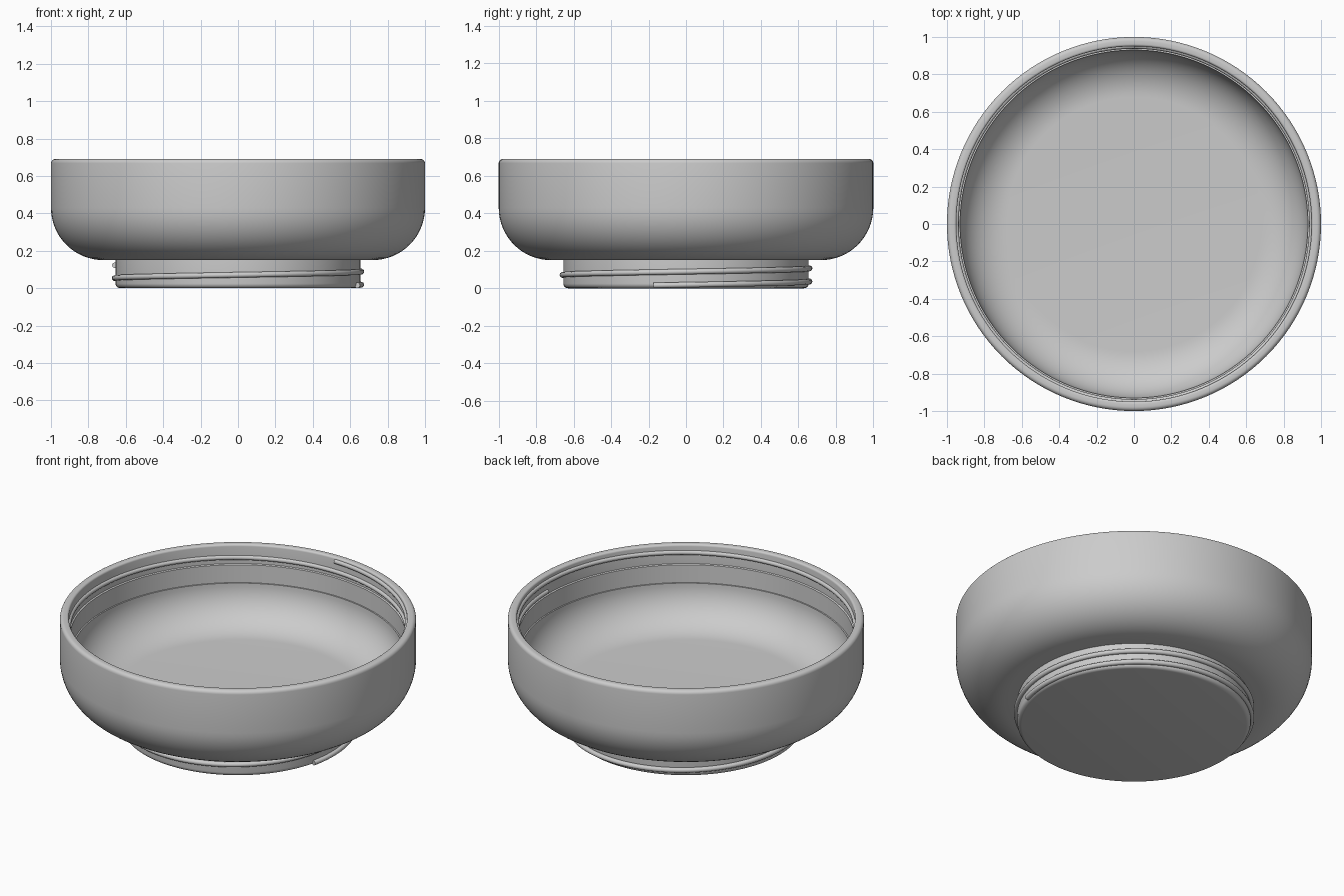
import bpy, bmesh
from math import sin, cos, pi, radians

SEGMENTS = 128

cube = bpy.data.objects.get("Cube")
if cube:
    bpy.data.objects.remove(cube, do_unlink=True)

grey = bpy.data.materials.new("light grey")
grey.use_nodes = True
grey.diffuse_color = (0.6, 0.6, 0.6, 1)
grey.node_tree.nodes["Principled BSDF"].inputs["Base Color"].default_value = (0.6, 0.6, 0.6, 1)


def arc(cx, cz, rx, rz, start, end, steps):
    """Points (radius, height) along an elliptical arc, angles in degrees."""
    angles = [radians(start + (end - start) * i / steps) for i in range(steps + 1)]
    return [(cx + rx * cos(a), cz + rz * sin(a)) for a in angles]


def lathe(name, profile):
    """Spin a profile that starts and ends on the z axis."""
    bm = bmesh.new()
    verts = [bm.verts.new((r, 0, z)) for r, z in profile]
    edges = [bm.edges.new(pair) for pair in zip(verts, verts[1:])]
    bmesh.ops.spin(bm, geom=verts + edges, cent=(0, 0, 0), axis=(0, 0, 1),
                   angle=2 * pi, steps=SEGMENTS, use_merge=True)
    bmesh.ops.remove_doubles(bm, verts=bm.verts, dist=0.0005)
    bmesh.ops.recalc_face_normals(bm, faces=bm.faces)
    mesh = bpy.data.meshes.new(name)
    bm.to_mesh(mesh)
    bm.free()
    mesh.materials.append(grey)
    obj = bpy.data.objects.new(name, mesh)
    bpy.context.collection.objects.link(obj)
    bpy.ops.object.select_all(action='DESELECT')
    obj.select_set(True)
    bpy.context.view_layer.objects.active = obj
    bpy.ops.object.shade_smooth_by_angle(angle=radians(30))
    return obj


def thread(name, radius, z_start, start, turns, pitch, bead):
    """Round bead that climbs counterclockwise around the z axis."""
    curve = bpy.data.curves.new(name, 'CURVE')
    curve.dimensions = '3D'
    curve.bevel_depth = bead
    curve.bevel_resolution = 3
    curve.use_fill_caps = True
    spline = curve.splines.new('POLY')
    count = int(SEGMENTS * turns)
    spline.points.add(count)
    for i, point in enumerate(spline.points):
        t = turns * i / count
        a = radians(start) + 2 * pi * t
        point.co = (radius * cos(a), radius * sin(a), z_start + pitch * t, 1)
    spline.use_smooth = True
    curve.materials.append(grey)
    obj = bpy.data.objects.new(name, curve)
    bpy.context.collection.objects.link(obj)
    return obj


# Bowl: foot, rounded outside, lip, straight inner wall and dished floor
foot = [(0, 0)] + arc(0.63, 0.025, 0.025, 0.025, -90, 0, 5) + [(0.655, 0.15)]
outside = arc(0.72, 0.43, 0.28, 0.28, -90, 0, 16)
lip = arc(0.978, 0.668, 0.022, 0.022, 0, 90, 5) + arc(0.962, 0.678, 0.012, 0.012, 90, 180, 4)
inside = [(0.95, 0.572), (0.942, 0.568), (0.938, 0.46)]
floor = arc(0.68, 0.46, 0.25, 0.235, 0, -90, 16) + [(0, 0.225)]
lathe("bowl", foot + outside + lip + inside + floor)

# Screw threads around the foot and inside the rim
thread("foot_thread", 0.66, 0.0155, -15, 1.53, 0.07, 0.015)
thread("rim_thread", 0.951, 0.588, 0, 1.25, 0.062, 0.014)
